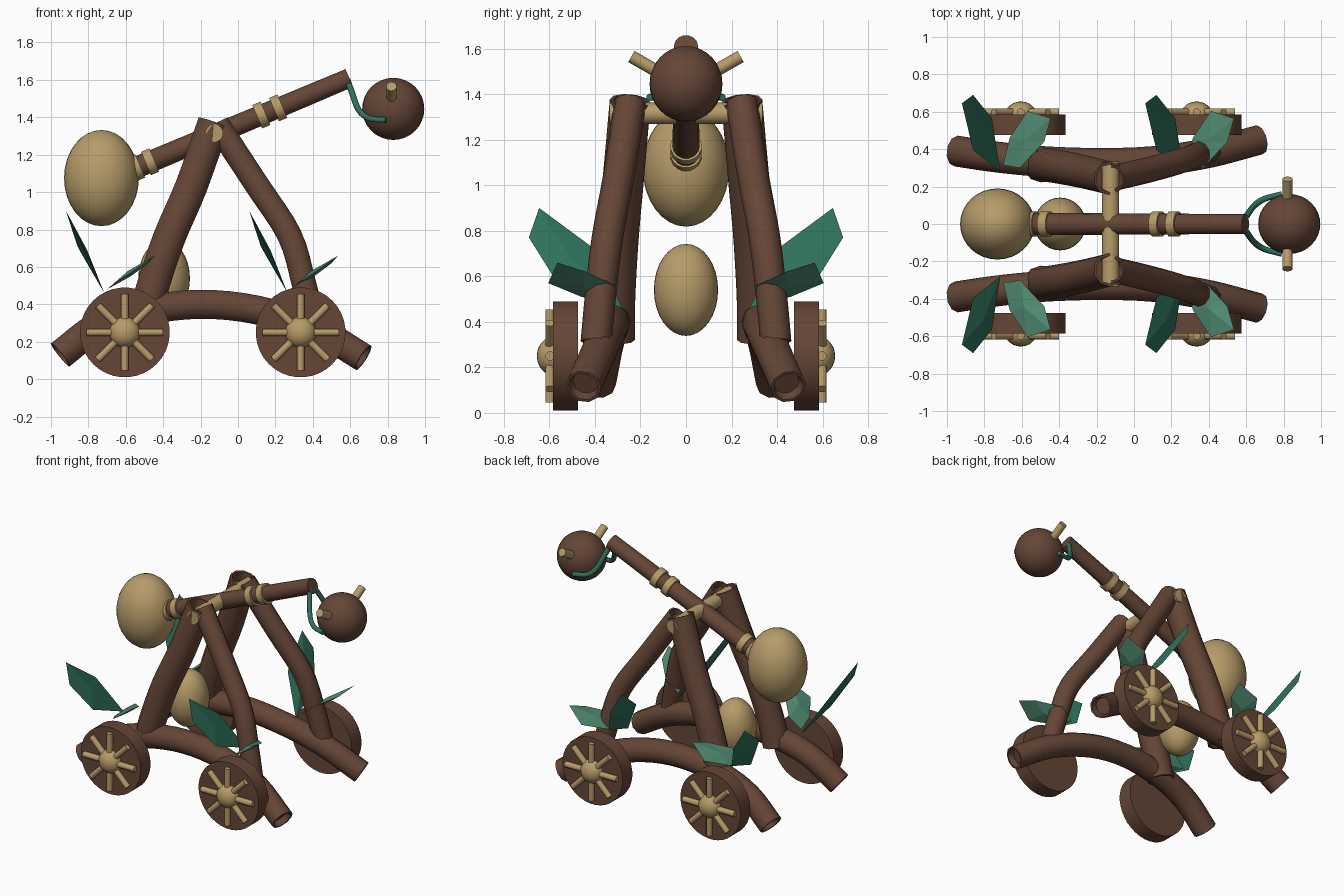
import bpy, bmesh, math
from mathutils import Vector, Matrix

if "Cube" in bpy.data.objects:
    bpy.data.objects.remove(bpy.data.objects["Cube"])


def material(name, rgb):
    m = bpy.data.materials.new(name)
    m.diffuse_color = (*rgb, 1)
    m.use_nodes = True
    m.node_tree.nodes["Principled BSDF"].inputs["Base Color"].default_value = m.diffuse_color
    return m


BROWN = material("wood brown", (0.130, 0.061, 0.037))
TAN = material("pale tan", (0.47, 0.33, 0.14))
GREEN = material("deep green", (0.028, 0.165, 0.105))
LIGHT = material("light green", (0.085, 0.27, 0.175))


def finish(bm, name, mat, smooth=True):
    bmesh.ops.recalc_face_normals(bm, faces=bm.faces[:])
    me = bpy.data.meshes.new(name)
    bm.to_mesh(me)
    bm.free()
    me.materials.append(mat)
    ob = bpy.data.objects.new(name, me)
    bpy.context.collection.objects.link(ob)
    if smooth:
        bpy.ops.object.select_all(action='DESELECT')
        bpy.context.view_layer.objects.active = ob
        ob.select_set(True)
        bpy.ops.object.shade_smooth_by_angle(angle=math.radians(46))
    return ob


def spline(pts, steps):
    """Catmull-Rom samples through the points."""
    p = [Vector(q) for q in pts]
    p = [2 * p[0] - p[1]] + p + [2 * p[-1] - p[-2]]
    out = []
    for i in range(1, len(p) - 2):
        a, b, c, d = p[i - 1:i + 3]
        for k in range(steps):
            t = k / steps
            out.append(0.5 * (2 * b + (c - a) * t + (2 * a - 5 * b + 4 * c - d) * t * t
                              + (3 * b - a - 3 * c + d) * t ** 3))
    return out + [p[-2]]


def tube(name, pts, r0, r1, mat, sides=10, steps=1, recess=0.0):
    """Tapered tube along a path; ends may be hollowed."""
    path = spline(pts, steps) if steps > 1 else [Vector(q) for q in pts]
    n = len(path)
    stations = []
    for i, c in enumerate(path):
        t = (path[min(i + 1, n - 1)] - path[max(i - 1, 0)]).normalized()
        stations.append((c, t, r0 + (r1 - r0) * i / (n - 1)))
    if recess:
        for at, sgn in ((0, 1), (-1, -1)):
            c, t, r = stations[at]
            rim = [(c, t, r * 0.84), (c + t * recess * sgn, t, r * 0.72)]
            stations = rim[::-1] + stations if at == 0 else stations + rim
    bm = bmesh.new()
    rings = []
    for c, t, r in stations:
        ref = Vector((0, 1, 0)) if abs(t.y) < 0.8 else Vector((0, 0, 1))
        u = t.cross(ref).normalized()
        v = t.cross(u)
        rings.append([bm.verts.new(c + (u * math.cos(a) + v * math.sin(a)) * r)
                      for a in (2 * math.pi * (k + 0.5) / sides for k in range(sides))])
    for a, b in zip(rings, rings[1:]):
        for k in range(sides):
            j = (k + 1) % sides
            bm.faces.new((a[k], a[j], b[j], b[k]))
    bm.faces.new(rings[0])
    bm.faces.new(rings[-1])
    return finish(bm, name, mat)


def ball(name, centre, radii, mat, segs=32):
    bm = bmesh.new()
    bmesh.ops.create_uvsphere(bm, u_segments=segs, v_segments=segs // 2, radius=1,
                              matrix=Matrix.Translation(centre) @ Matrix.Diagonal((*radii, 1)))
    return finish(bm, name, mat)


def leaf(name, outline, mat, thick):
    """Flat-faceted leaf: outline fanned to a raised point on both sides."""
    pts = [Vector(p) for p in outline]
    mid = sum(pts, Vector()) / len(pts)
    nrm = Vector()
    for a, b in zip(pts, pts[1:] + pts[:1]):
        nrm += (a - mid).cross(b - mid)
    nrm.normalize()
    bm = bmesh.new()
    ring = [bm.verts.new(p) for p in pts]
    for s in (1, -1):
        tip = bm.verts.new(mid + nrm * thick * s)
        for k in range(len(ring)):
            bm.faces.new((ring[k], ring[(k + 1) % len(ring)], tip))
    finish(bm, name, mat, smooth=False)


BIG = [(-.92, .645, .90), (-.86, .69, .77), (-.76, .565, .57), (-.715, .28, .46), (-.86, .395, .715)]
SMALL = [(-.445, .565, .66), (-.57, .605, .57), (-.665, .46, .51), (-.70, .315, .48),
         (-.61, .30, .555), (-.48, .44, .62)]

for s, side in ((-1, "front"), (1, "back")):
    def m(pts, dx=0):
        return [(x + dx, y * s, z) for x, y, z in pts]

    # Side frame: bowed base log and two leaning legs
    tube(side + "_base_log", m([(-.95, .39, .13), (-.75, .36, .28), (-.5, .335, .365), (-.2, .325, .40),
                                (.1, .335, .37), (.4, .38, .275), (.67, .45, .115)]),
         .083, .08, BROWN, steps=4, recess=.04)
    tube(side + "_thick_leg", m([(-.13, .245, 1.37), (-.25, .275, 1.03), (-.37, .30, .75), (-.46, .315, .48),
                                 (-.50, .315, .32)]), .09, .092, BROWN, steps=4, recess=.07)
    tube(side + "_thin_leg", m([(-.11, .245, 1.36), (.10, .295, 1.04), (.275, .345, .77), (.35, .375, .52),
                                (.40, .395, .31)]), .07, .068, BROWN, steps=4, recess=.05)

    # Wheels with raised spokes and a round hub
    for cx, end in ((-.605, "left"), (.335, "right")):
        tag = side + "_" + end
        tube(tag + "_wheel", m([(cx, .475, .25), (cx, .585, .25)]), .24, .24, BROWN, sides=36)
        for k in range(8):
            a = k * math.pi / 4
            c, d = math.cos(a), math.sin(a)
            tube(tag + "_spoke", m([(cx + .04 * c, .598, .25 + .04 * d), (cx + .205 * c, .598, .25 + .205 * d)]),
                 .021, .021, TAN, sides=8)
        ball(tag + "_hub", (cx, .585 * s, .25), (.083, .07, .083), TAN, 24)

    # Leaf pairs above each wheel
    for dx, end in ((0, "left"), (.98, "right")):
        leaf(side + "_" + end + "_large_leaf", m(BIG, dx), GREEN, .018)
        leaf(side + "_" + end + "_small_leaf", m(SMALL, dx), LIGHT, .016)

    # Sling vine and peg on the thrown ball
    tube(side + "_sling_vine", m([(.585, .02, 1.60), (.61, .055, 1.53), (.645, .10, 1.44), (.70, .135, 1.395),
                                  (.79, .16, 1.385)]), .018, .016, GREEN, sides=8, steps=4)
    tube(side + "_ball_peg", m([(.82, .10, 1.485), (.82, .24, 1.565)]), .028, .028, TAN, sides=10)

# Axle between the frame tops
tube("axle", [(-.125, -.335, 1.315), (-.125, .335, 1.315)], .047, .047, TAN, sides=14)

# Throwing arm with wrapped bands
A, B = Vector((-.57, 0, 1.12)), Vector((.595, 0, 1.61))
tube("throwing_arm", [A, B], .06, .053, BROWN, sides=14)
axis = (B - A).normalized()
for x in (-.545, -.47, .125, .215):
    c = A + axis * ((x - A.x) / axis.x)
    tube("arm_band", [c - axis * .024, c - axis * .013, c + axis * .013, c + axis * .024],
         .069, .069, TAN, sides=16)

# Counterweight, ammunition egg and thrown ball
ball("counterweight", (-.73, 0, 1.075), (.2, .19, .257), TAN)
ball("spare_egg", (-.395, 0, .54), (.138, .141, .202), TAN)
ball("thrown_ball", (.83, 0, 1.445), (.166, .16, .166), BROWN)
